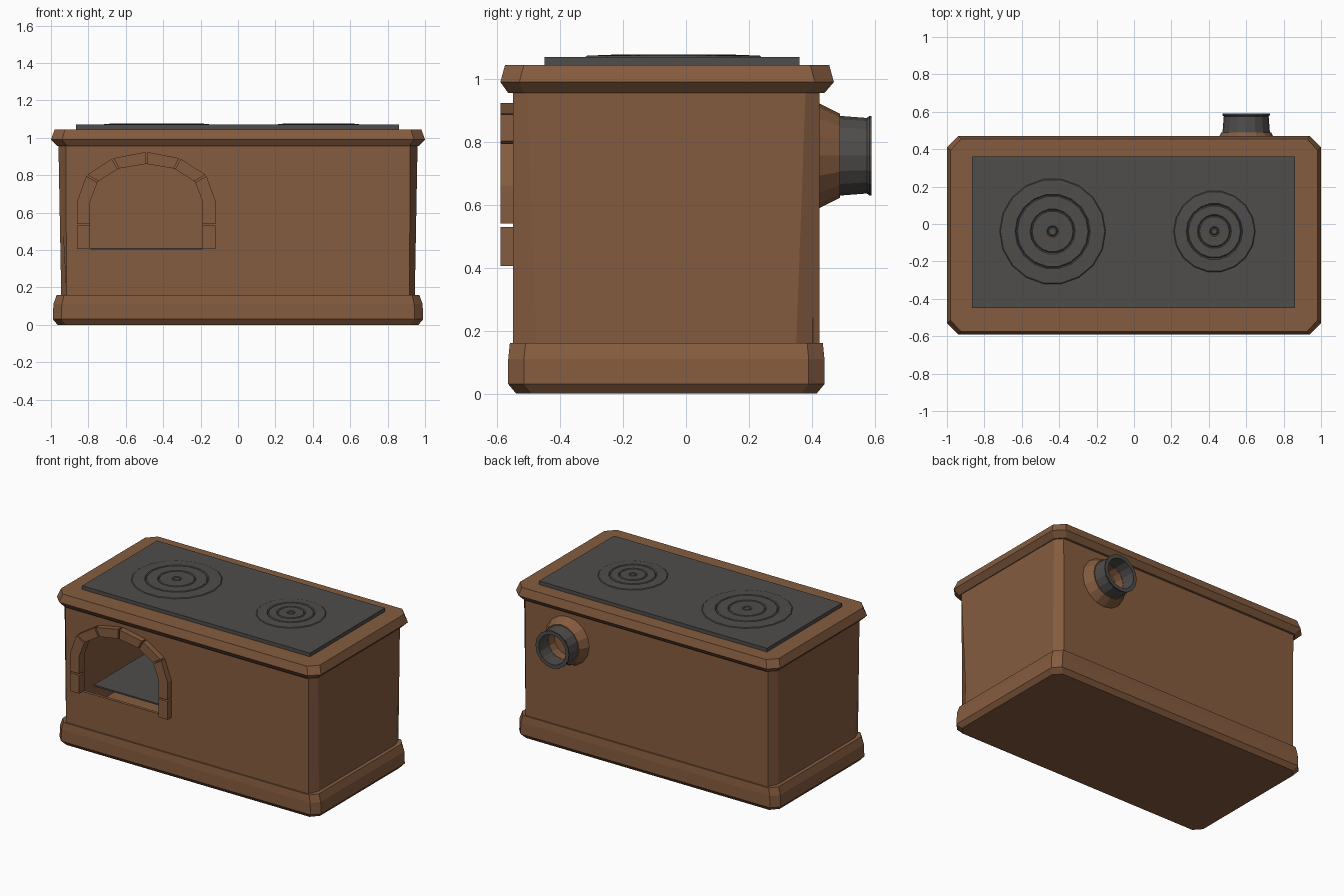
import bpy
import bmesh
from math import cos, sin, tau

default = bpy.data.objects.get("Cube")
if default:
    bpy.data.objects.remove(default, do_unlink=True)


def material(name, rgb):
    mat = bpy.data.materials.new(name)
    mat.use_nodes = True
    mat.diffuse_color = (*rgb, 1)
    mat.node_tree.nodes["Principled BSDF"].inputs["Base Color"].default_value = (*rgb, 1)
    return mat


BROWN = material("clay brown", (0.235, 0.107, 0.05))
IRON = material("cast iron", (0.078, 0.074, 0.071))


def skin(name, rings, mat, caps=True, loop=False):
    """Join matching rings of points into one mesh."""
    bm = bmesh.new()
    rows = [[bm.verts.new(p) for p in ring] for ring in rings]
    pairs = list(zip(rows, rows[1:]))
    if loop:
        pairs.append((rows[-1], rows[0]))
    for a, b in pairs:
        for i in range(len(a)):
            j = (i + 1) % len(a)
            bm.faces.new((a[i], a[j], b[j], b[i]))
    if caps and not loop:
        bm.faces.new(rows[0])
        bm.faces.new(rows[-1])
    bmesh.ops.recalc_face_normals(bm, faces=bm.faces)
    mesh = bpy.data.meshes.new(name)
    bm.to_mesh(mesh)
    bm.free()
    mesh.materials.append(mat)
    ob = bpy.data.objects.new(name, mesh)
    bpy.context.collection.objects.link(ob)
    return ob


def octagon(hx, front, back, cx, cy, z):
    """Rectangle with cut corners at height z."""
    return [(-hx + cx, front, z), (hx - cx, front, z), (hx, front + cy, z),
            (hx, back - cy, z), (hx - cx, back, z), (-hx + cx, back, z),
            (-hx, back - cy, z), (-hx, front + cy, z)]


def box(name, x0, x1, y0, y1, z0, z1, mat):
    return skin(name, [[(x0, y0, z), (x1, y0, z), (x1, y1, z), (x0, y1, z)]
                       for z in (z0, z1)], mat)


def prism(name, outline, y0, y1, mat):
    """Extrude an x-z outline along y."""
    return skin(name, [[(x, y, z) for x, z in outline] for y in (y0, y1)], mat)


def cut(ob, cutter):
    mod = ob.modifiers.new("cut", "BOOLEAN")
    mod.operation = "DIFFERENCE"
    mod.solver = "EXACT"
    mod.object = cutter
    bpy.context.view_layer.objects.active = ob
    bpy.ops.object.modifier_apply(modifier=mod.name)
    bpy.data.objects.remove(cutter, do_unlink=True)


# Base plinth and overhanging top slab
skin("base", [octagon(0.965, -0.54, 0.415, 0.045, 0.05, 0),
              octagon(0.99, -0.565, 0.44, 0.045, 0.05, 0.03),
              octagon(0.987, -0.565, 0.44, 0.045, 0.05, 0.11),
              octagon(0.97, -0.56, 0.435, 0.04, 0.05, 0.16)], BROWN)
skin("top_slab", [octagon(0.965, -0.565, 0.44, 0.05, 0.05, 0.955),
                  octagon(1, -0.59, 0.47, 0.06, 0.06, 0.99),
                  octagon(0.98, -0.575, 0.455, 0.055, 0.06, 1.045)], BROWN)

# Hollow body with arched oven mouth
body = skin("body", [octagon(0.945, -0.55, 0.425, 0.028, 0.075, 0.15),
                     octagon(0.96, -0.55, 0.425, 0.04, 0.045, 0.96)], BROWN)
cut(body, box("cavity", -0.925, 0.925, -0.53, 0.405, 0.1, 0.94, BROWN))

MID = -0.49
OUTER = [(0.37, 0.405), (0.37, 0.66), (0.32, 0.8), (0.18, 0.89), (0, 0.925)]
INNER = [(0.3, 0.405), (0.3, 0.66), (0.26, 0.765), (0.15, 0.835), (0, 0.86)]
mouth = ([(MID - x, z) for x, z in INNER]
         + [(MID + x, z) for x, z in reversed(INNER[:-1])])
cut(body, prism("mouth", mouth, -0.65, -0.5, BROWN))

# Bricks around the mouth, mirrored about its middle
GAP = 0.005


def between(a, b):
    """Move a toward b by the joint gap."""
    d = ((b[0] - a[0]) ** 2 + (b[1] - a[1]) ** 2) ** 0.5
    return tuple(p + (q - p) * GAP / d for p, q in zip(a, b))


jamb = [(0.37, 0.405), (0.37, 0.53), (0.3, 0.53), (0.3, 0.405)]
shoulder = [(0.37, 0.54), OUTER[1], between(OUTER[2], OUTER[1]),
            between(INNER[2], INNER[1]), INNER[1], (0.3, 0.54)]
bricks = [("jamb_brick", jamb), ("shoulder_brick", shoulder)]
for i, label in ((2, "arch_brick"), (3, "crown_brick")):
    o, p, q, r = OUTER[i], OUTER[i + 1], INNER[i + 1], INNER[i]
    bricks.append((label, [between(o, p), between(p, o), between(q, r), between(r, q)]))
for side, s in (("right", -1), ("left", 1)):
    for label, outline in bricks:
        prism(f"{side}_{label}", [(MID + s * x, z) for x, z in outline],
              -0.59, -0.549, BROWN)

# Iron oven floor and cooking plate
box("oven_floor", -0.785, -0.19, -0.44, 0.35, 0.4, 0.41, IRON)
box("cooking_plate", -0.865, 0.86, -0.45, 0.36, 1.04, 1.07, IRON)


def circle(r, n=18):
    return [(r * cos(tau * i / n), r * sin(tau * i / n)) for i in range(n)]


# Burner rings: shallow steps with grooves between them
def burner(name, cx, radii):
    profile = [(radii[0], 1.069), (radii[0] - 0.006, 1.074)]
    for r in radii[1:]:
        profile += [(r + 0.006, 1.077), (r, 1.071), (r - 0.006, 1.077)]
    skin(name, [[(cx + x, y - 0.04, z) for x, y in circle(r)]
                for r, z in profile], IRON)


burner("large_burner", -0.435, [0.285, 0.195, 0.115, 0.025])
burner("small_burner", 0.43, [0.22, 0.145, 0.085, 0.02])


# Flue collar and open pipe at the back
def flue(name, profile, mat):
    skin(name, [[(0.6 + x, y, 0.756 + z) for x, z in circle(r, 16)]
                for r, y in profile], mat, loop=True)


flue("flue_collar", [(0.168, 0.42), (0.133, 0.49), (0.1, 0.49), (0.1, 0.42)], BROWN)
flue("flue_pipe", [(0.127, 0.485), (0.12, 0.575), (0.127, 0.583), (0.127, 0.59),
                   (0.102, 0.59), (0.102, 0.485)], IRON)
